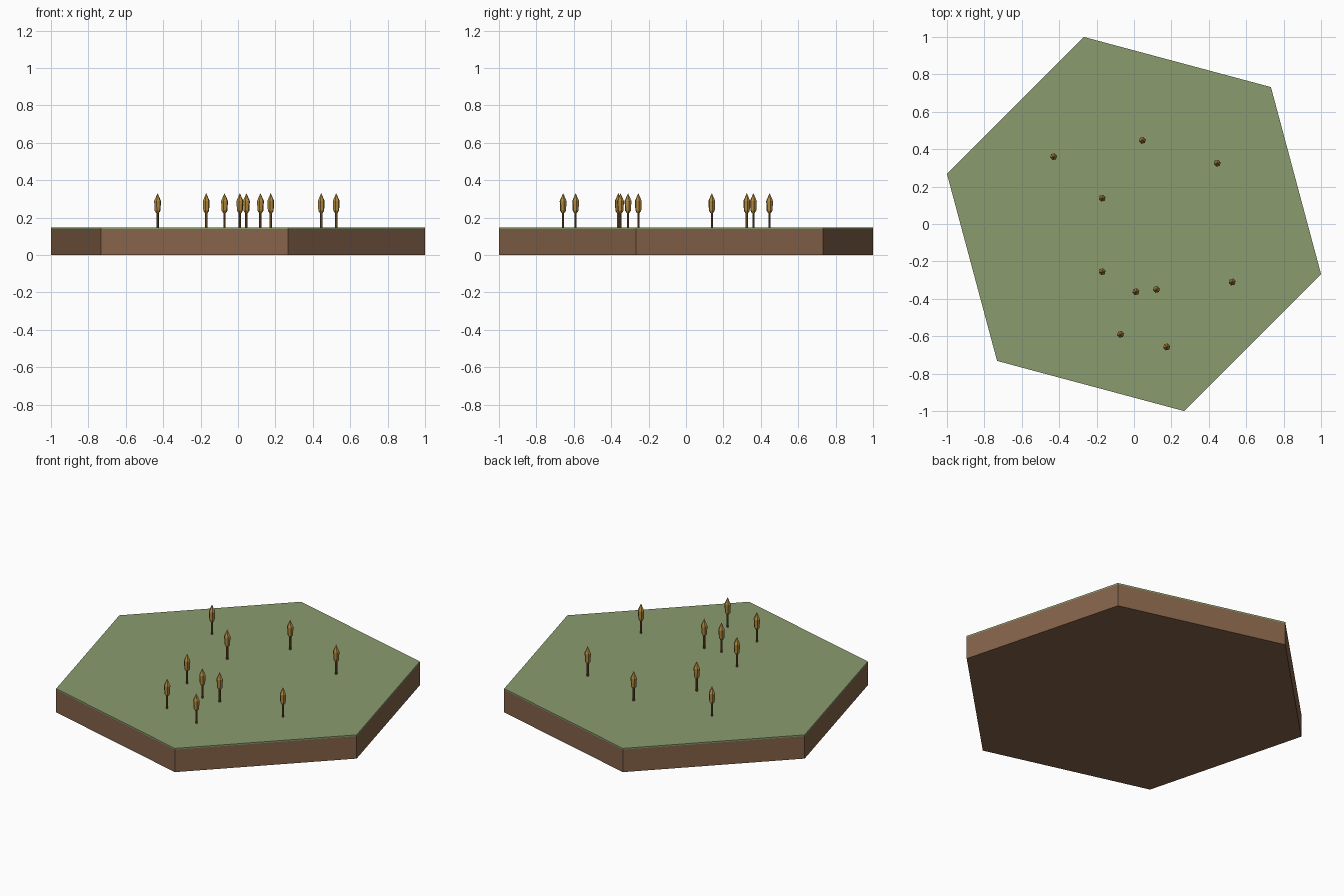
import bpy, bmesh, math
from mathutils import Matrix

if "Cube" in bpy.data.objects:
    bpy.data.objects.remove(bpy.data.objects["Cube"])


def material(name, srgb):
    m = bpy.data.materials.new(name)
    lin = [((c / 255 + 0.055) / 1.055) ** 2.4 for c in srgb]
    m.diffuse_color = (*lin, 1)
    m.use_nodes = True
    m.node_tree.nodes["Principled BSDF"].inputs["Base Color"].default_value = m.diffuse_color
    return m


DIRT = material("dirt brown", (133, 99, 74))
GRASS = material("grass green", (138, 156, 110))
TRUNK = material("trunk brown", (122, 88, 46))
LEAF = material("golden leaf", (178, 138, 64))


def lathe(name, profile, sides, mat, start=0.0, loc=(0, 0, 0)):
    """Flat-faced turned solid from (radius, z) points; radius 0 makes a tip."""
    bm = bmesh.new()
    rings = []
    for r, z in profile:
        n = sides if r > 0 else 1
        rings.append([bm.verts.new((r * math.cos(start + math.tau * i / sides),
                                    r * math.sin(start + math.tau * i / sides), z))
                      for i in range(n)])
    for a, b in zip(rings, rings[1:]):
        for i in range(sides):
            j = (i + 1) % sides
            quad = [a[i % len(a)], a[j % len(a)], b[j % len(b)], b[i % len(b)]]
            bm.faces.new(list(dict.fromkeys(quad)))
    for ring in (rings[0], rings[-1]):
        if len(ring) > 1:
            bm.faces.new(ring)
    bmesh.ops.recalc_face_normals(bm, faces=bm.faces)
    me = bpy.data.meshes.new(name)
    bm.to_mesh(me)
    bm.free()
    me.materials.append(mat)
    ob = bpy.data.objects.new(name, me)
    ob.location = loc
    bpy.context.collection.objects.link(ob)
    return ob


# Hexagonal ground tile: dirt slab with a thin grass layer
R, TURN, TOP = 1.0353, math.radians(-15), 0.147
lathe("dirt_slab", [(R, 0), (R, 0.139)], 6, DIRT, TURN)
lathe("grass_layer", [(R, 0.139), (R, TOP)], 6, GRASS, TURN)

# Scattered small trees
SPOTS = [(-0.43, 0.36), (0.045, 0.447), (0.445, 0.325), (-0.17, 0.138),
         (-0.17, -0.255), (0.01, -0.362), (0.12, -0.35), (0.525, -0.31),
         (-0.072, -0.59), (0.175, -0.657)]
for i, (x, y) in enumerate(SPOTS, 1):
    lathe(f"tree_trunk_{i}", [(0.0065, 0), (0.0065, 0.09)], 6, TRUNK, 0, (x, y, TOP))
    lathe(f"tree_crown_{i}", [(0.008, 0.078), (0.016, 0.09), (0.019, 0.142), (0, 0.184)],
          6, LEAF, math.radians(15), (x, y, TOP))
